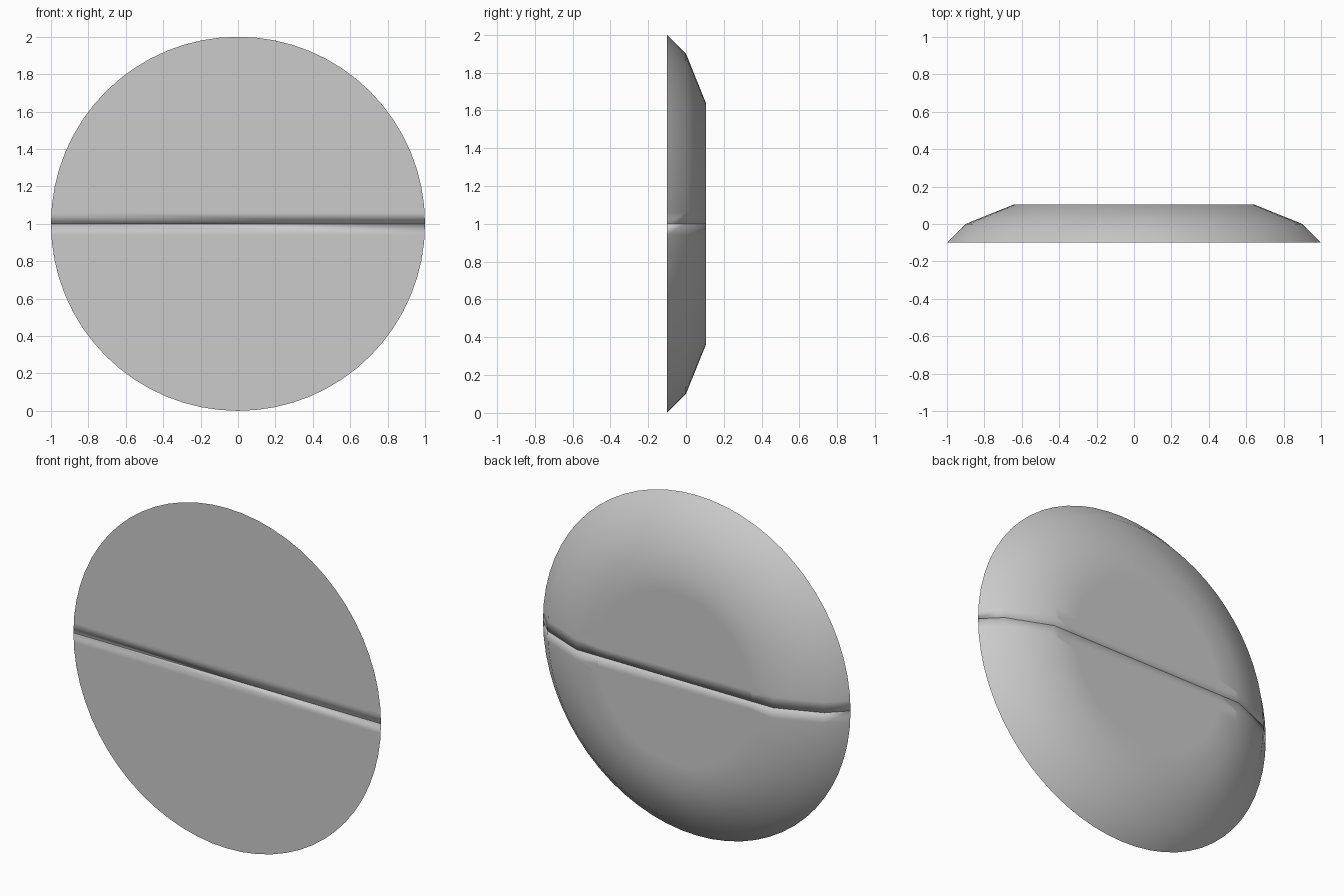
import bpy, bmesh, math
from mathutils import Vector

if "Cube" in bpy.data.objects:
    bpy.data.objects.remove(bpy.data.objects["Cube"])

SIDES = 64
# (radius, y) from the flat front rim to the domed back
PROFILE = [(1.0, -0.1), (0.9, 0.0), (0.64, 0.105), (0.5, 0.105)]


def half_disc(name, side):
    bm = bmesh.new()
    rings = []
    for r, y in PROFILE:
        rings.append([bm.verts.new((r * math.cos(2 * math.pi * i / SIDES), y,
                                    1 + r * math.sin(2 * math.pi * i / SIDES)))
                      for i in range(SIDES)])
    # sloped back bands
    for a, b in zip(rings, rings[1:]):
        for i in range(SIDES):
            j = (i + 1) % SIDES
            bm.faces.new((a[i], a[j], b[j], b[i]))
    # flat front and back
    bm.faces.new(rings[0])
    bm.faces.new(rings[-1])

    def cut(z, clear):
        geom = bm.verts[:] + bm.edges[:] + bm.faces[:]
        return bmesh.ops.bisect_plane(bm, geom=geom, dist=1e-5, plane_co=Vector((0, 0, z)),
                                      plane_no=Vector((0, 0, side)), clear_inner=clear)

    # split along the middle, close the seam, and add a support loop beside it
    cut(1.0, True)
    seam = [e for e in bm.edges if e.is_boundary]
    bmesh.ops.holes_fill(bm, edges=seam, sides=0)
    cut(1 + side * 0.06, False)
    bmesh.ops.recalc_face_normals(bm, faces=bm.faces[:])

    mesh = bpy.data.meshes.new(name)
    bm.to_mesh(mesh)
    bm.free()
    obj = bpy.data.objects.new(name, mesh)
    bpy.context.collection.objects.link(obj)
    bpy.ops.object.select_all(action='DESELECT')
    obj.select_set(True)
    bpy.context.view_layer.objects.active = obj
    # sharp front rim, soft seam edges
    bpy.ops.object.shade_smooth_by_angle(angle=math.radians(100))


half_disc("upper_half_disc", 1)
half_disc("lower_half_disc", -1)
